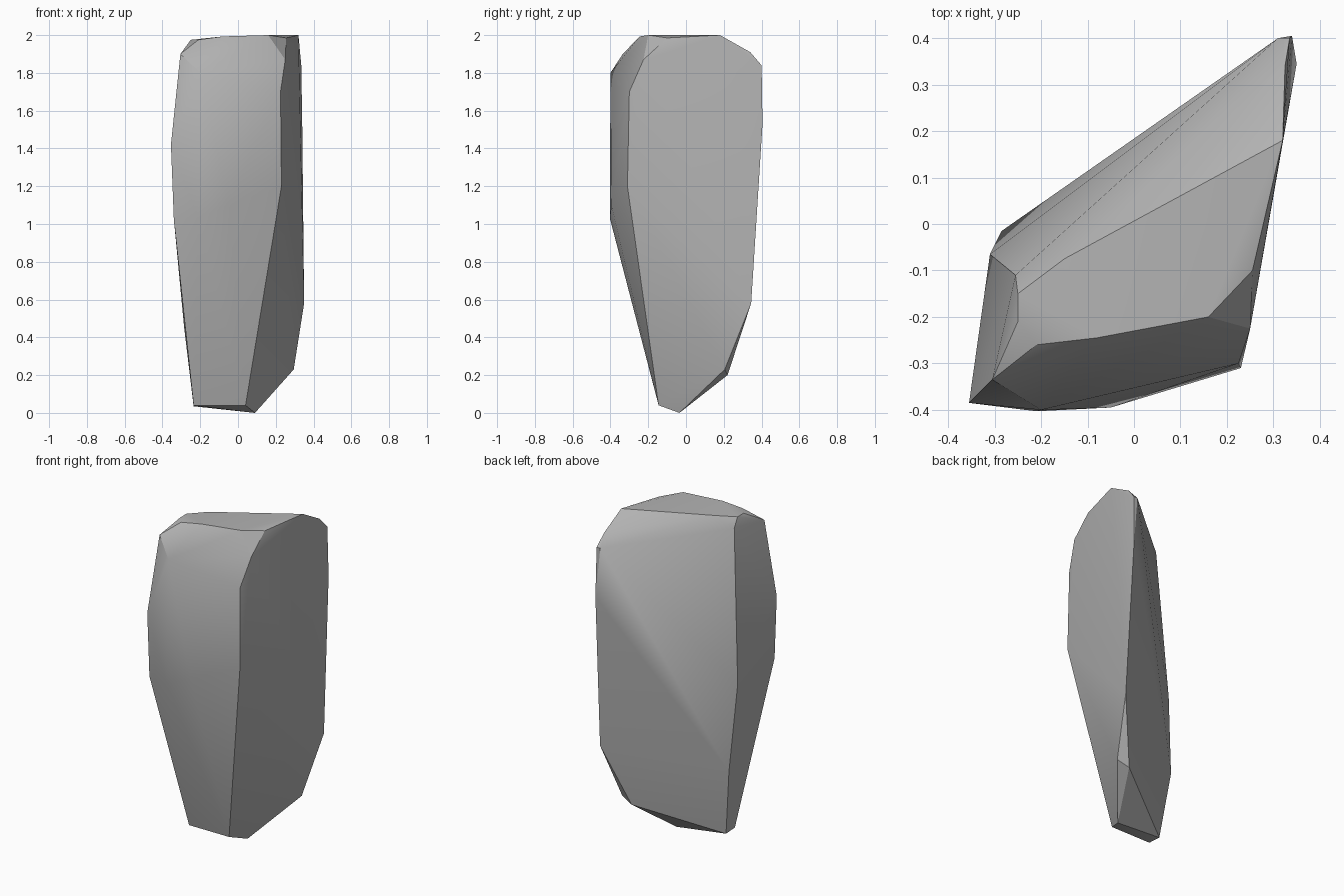
import bpy
import bmesh
import math

# Remove the default object only
default_object = bpy.data.objects.get("Cube")
if default_object:
    bpy.data.objects.remove(default_object, do_unlink=True)


def flat_material(name, colour):
    """Plain single-colour material for viewport and render."""
    material = bpy.data.materials.new(name)
    material.use_nodes = True
    material.diffuse_color = colour
    shader = material.node_tree.nodes["Principled BSDF"]
    shader.inputs["Base Color"].default_value = colour
    shader.inputs["Roughness"].default_value = 0.8
    return material


def hull_object(name, corners, material):
    """Wrap a convex skin around the corner points."""
    bm = bmesh.new()
    for corner in corners:
        bm.verts.new(corner)
    hull = bmesh.ops.convex_hull(bm, input=bm.verts[:])
    buried = {item for item in hull["geom_interior"] + hull["geom_unused"]
              if isinstance(item, bmesh.types.BMVert)}
    bmesh.ops.delete(bm, geom=list(buried), context="VERTS")
    bmesh.ops.recalc_face_normals(bm, faces=bm.faces[:])
    mesh = bpy.data.meshes.new(name)
    bm.to_mesh(mesh)
    bm.free()
    mesh.materials.append(material)
    result = bpy.data.objects.new(name, mesh)
    bpy.context.collection.objects.link(result)
    return result


# Rim of the top facet, going round from the back corner
crown = [
    (0.32, 0.18, 2.0), (0.255, -0.1, 1.985), (0.16, -0.2, 2.0),
    (-0.08, -0.245, 1.993), (-0.21, -0.26, 1.975),
    (-0.25, -0.21, 1.975), (-0.25, -0.15, 1.975), (-0.15, -0.075, 1.985),
]

# Chamfered corners just under the crown
shoulder = [
    (0.325, 0.34, 1.91), (0.335, 0.4, 1.84), (0.31, 0.4, 1.84),
    (-0.255, -0.11, 1.92), (-0.305, -0.335, 1.9),
    (-0.2, -0.4, 1.8), (0.25, -0.225, 1.87), (0.225, -0.3, 1.7),
]

# Widest part of the stone
waist = [
    (0.34, 0.405, 1.53), (0.35, 0.345, 0.58), (0.23, -0.31, 1.2),
    (-0.05, -0.395, 1.1), (-0.21, -0.403, 1.03), (-0.34, -0.385, 1.03),
    (-0.355, -0.385, 1.42), (-0.31, -0.065, 0.98), (-0.285, -0.015, 0.45),
]

# Narrow foot with one clipped corner
foot = [
    (0.295, 0.205, 0.23), (0.22, 0.22, 0.2), (0.09, -0.035, 0.0),
    (0.04, -0.145, 0.04), (-0.235, -0.145, 0.04), (-0.235, -0.058, 0.035),
]

stone_grey = flat_material("stone grey", (0.45, 0.45, 0.45, 1.0))
rock = hull_object("standing_rock", crown + shoulder + waist + foot, stone_grey)

# Smooth the gentle bends and keep the hard chips sharp
bpy.ops.object.select_all(action="DESELECT")
rock.select_set(True)
bpy.context.view_layer.objects.active = rock
bpy.ops.object.shade_smooth_by_angle(angle=math.radians(30))
